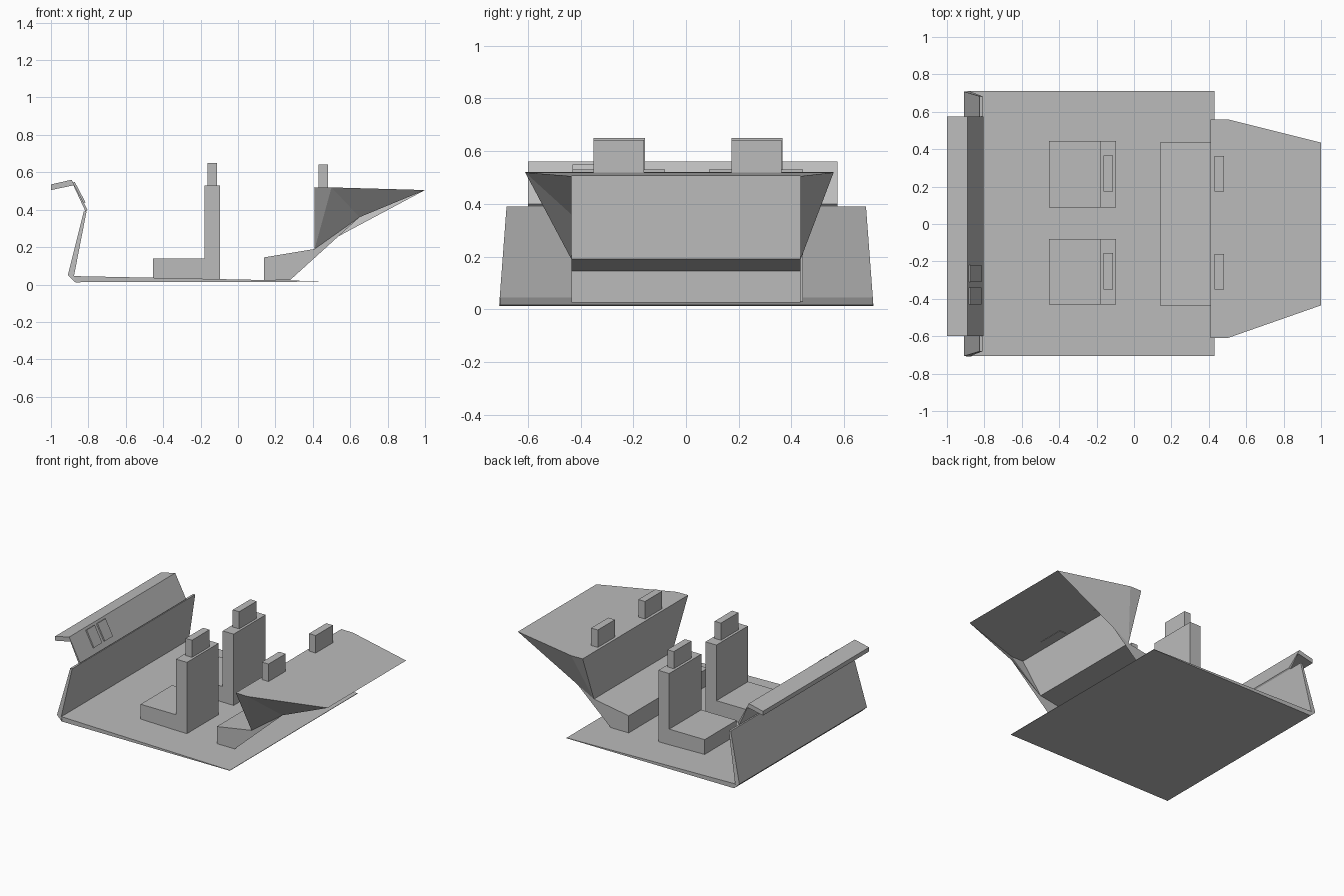
import bpy
import bmesh

cube = bpy.data.objects.get("Cube")
if cube:
    bpy.data.objects.remove(cube, do_unlink=True)

grey = bpy.data.materials.new("plain_grey")
grey.use_nodes = True
COLOUR = (0.5, 0.5, 0.5, 1)
grey.diffuse_color = COLOUR
grey.node_tree.nodes["Principled BSDF"].inputs["Base Color"].default_value = COLOUR


def finish(name, bm):
    mesh = bpy.data.meshes.new(name)
    bm.to_mesh(mesh)
    bm.free()
    mesh.materials.append(grey)
    obj = bpy.data.objects.new(name, mesh)
    bpy.context.collection.objects.link(obj)
    return obj


def prism(name, profile, y0, y1, taper=0.0):
    """Extrude an x-z profile from y0 to y1, narrowing with height by taper."""
    bm = bmesh.new()
    near = [bm.verts.new((x, y0 + taper * z, z)) for x, z in profile]
    far = [bm.verts.new((x, y1 - taper * z, z)) for x, z in profile]
    bm.faces.new(near)
    bm.faces.new(far[::-1])
    n = len(profile)
    for i in range(n):
        j = (i + 1) % n
        bm.faces.new((near[j], near[i], far[i], far[j]))
    bmesh.ops.recalc_face_normals(bm, faces=bm.faces)
    return finish(name, bm)


def box(name, x0, x1, y0, y1, z0, z1):
    return prism(name, [(x0, z0), (x1, z0), (x1, z1), (x0, z1)], y0, y1)


def panels(name, faces):
    """Thin sheet made of joined polygons."""
    bm = bmesh.new()
    for face in faces:
        bm.faces.new([bm.verts.new(p) for p in face])
    bmesh.ops.remove_doubles(bm, verts=bm.verts, dist=0.0005)
    return finish(name, bm)


# Floor and front bulkhead
prism("floor", [(-0.87, 0.012), (0.43, 0.015), (0.43, 0.018), (-0.88, 0.045)], -0.705, 0.71)
prism("bulkhead", [(-0.91, 0.05), (-0.87, 0.012), (-0.877, 0.045), (-0.81, 0.39), (-0.825, 0.39)],
      -0.71, 0.712, taper=0.075)

# Dashboard with two raised plates
prism("dashboard", [(-1.0, 0.535), (-0.89, 0.56), (-0.805, 0.40), (-0.815, 0.39),
                    (-0.88, 0.53), (-1.0, 0.505)], -0.6, 0.575)
for i, y in enumerate((-0.43, -0.31)):
    prism(f"dash_plate_{i + 1}", [(-0.882, 0.545), (-0.825, 0.435), (-0.816, 0.44), (-0.873, 0.549)],
          y, y + 0.09)

# Front seats with headrests
seat_profile = [(-0.455, 0.03), (-0.095, 0.03), (-0.095, 0.53), (-0.18, 0.53), (-0.18, 0.14), (-0.455, 0.14)]
for side, y0, y1, mid in (("right", -0.43, -0.08, -0.253), ("left", 0.088, 0.443, 0.27)):
    prism(f"front_seat_{side}", seat_profile, y0, y1)
    box(f"front_headrest_{side}", -0.162, -0.112, mid - 0.097, mid + 0.097, 0.53, 0.65)
    box(f"rear_headrest_{side}", 0.43, 0.482, mid - 0.097, mid + 0.093, 0.517, 0.642)

# Rear bench shell: cushion, backrest and parcel shelf
W = 0.435
WING = {-1: -0.61, 1: 0.56}


def across(x, z, wide=False):
    return [(x, WING[s] if wide else s * W, z) for s in (-1, 1)]


toe, lip, crease = across(0.14, 0.025), across(0.14, 0.145), across(0.41, 0.19)
heel, kink, tail = across(0.28, 0.025), across(0.65, 0.36), across(1.0, 0.505)
shelf_front, shelf_mid = across(0.41, 0.52, True), across(0.5, 0.519, True)

strips = [(toe, lip), (lip, crease), (crease, shelf_front), (shelf_front, shelf_mid), (shelf_mid, tail)]
panels("rear_bench", [(a[0], a[1], b[1], b[0]) for a, b in strips])

# Bench sides and the flared wings under the shelf
for s, side in enumerate(("right", "left")):
    faces = [(toe[s], heel[s], crease[s], lip[s]), (heel[s], kink[s], crease[s])]
    if s:
        faces = [f[::-1] for f in faces]
    panels(f"bench_side_{side}", faces)
    a, b, c, d, e = shelf_front[s], shelf_mid[s], tail[s], crease[s], kink[s]
    wing = [(a, d, b), (d, c, b)] if s else [(a, d, b), (d, e, b), (e, c, b)]
    panels(f"shelf_wing_{side}", [f[::-1] for f in wing] if s else wing)
